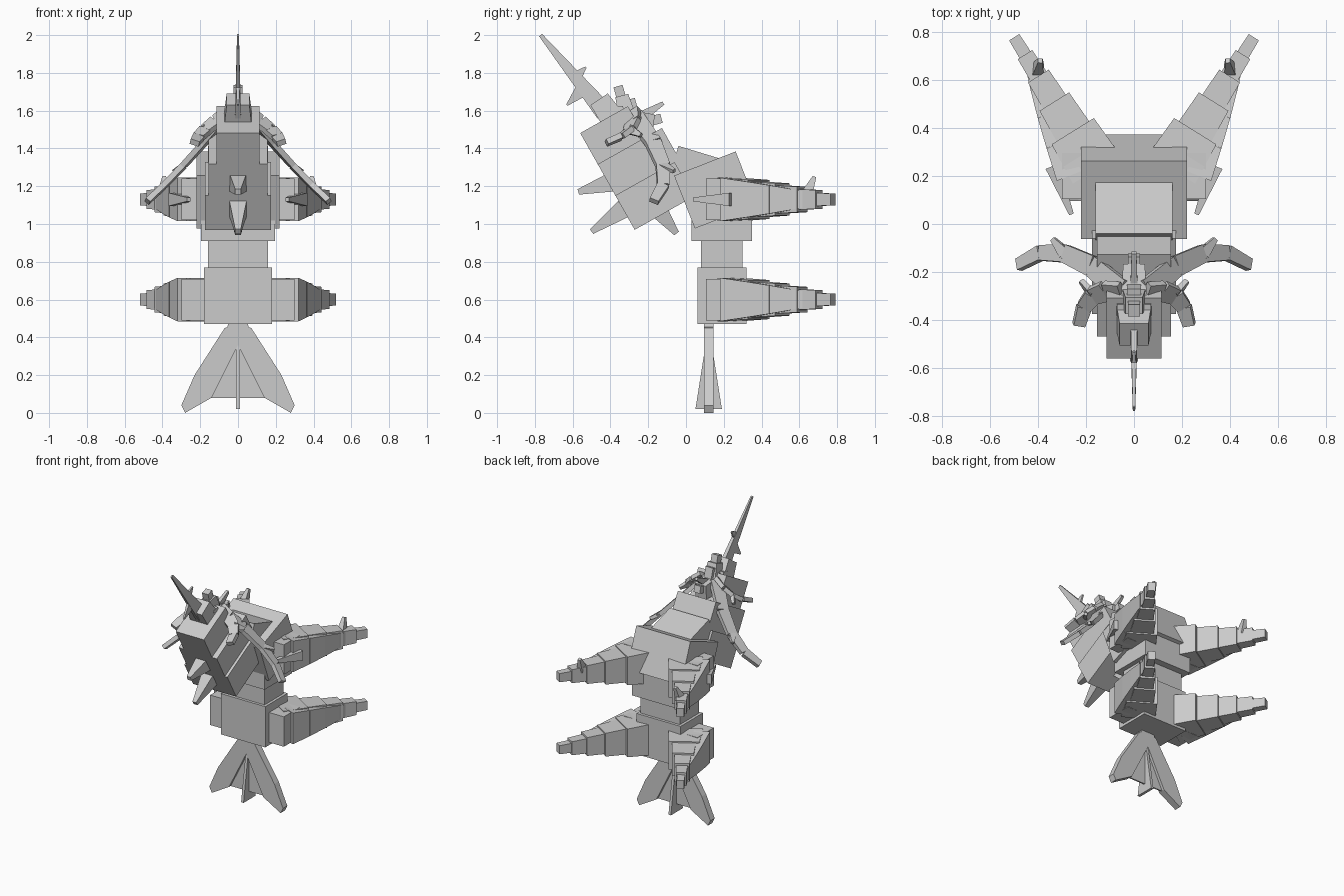
import bpy
import bmesh
from mathutils import Vector

default_cube = bpy.data.objects.get("Cube")
if default_cube:
    bpy.data.objects.remove(default_cube, do_unlink=True)

colour = (.6, .6, .6, 1)
grey = bpy.data.materials.new("plain_grey")
grey.use_nodes = True
grey.diffuse_color = colour
grey.node_tree.nodes["Principled BSDF"].inputs["Base Color"].default_value = colour

SIDEWAYS = Vector((1, 0, 0))


def finish(name, bm, mirror):
    """Turn the bmesh into an object, with an optional twin across the middle."""
    bmesh.ops.recalc_face_normals(bm, faces=bm.faces)
    mesh = bpy.data.meshes.new(name)
    bm.to_mesh(mesh)
    bm.free()
    mesh.materials.append(grey)
    part = bpy.data.objects.new(name, mesh)
    bpy.context.collection.objects.link(part)
    if mirror:
        part.modifiers.new("mirror", "MIRROR").use_mirror_merge = False


def taper(name, start, end, start_size, end_size=None, side=SIDEWAYS, mirror=False):
    """Four-sided block between two points; sizes are (along side, across it)."""
    start, end = Vector(start), Vector(end)
    axis = (end - start).normalized()
    wide = (side - axis * side.dot(axis)).normalized()
    tall = axis.cross(wide)
    bm = bmesh.new()
    corners = []
    for point, size in ((start, start_size), (end, end_size or start_size)):
        across, up = wide * size[0] / 2, tall * size[1] / 2
        for offset in (-across - up, across - up, across + up, up - across):
            corners.append(bm.verts.new(point + offset))
    bmesh.ops.convex_hull(bm, input=corners)
    bmesh.ops.dissolve_limit(bm, angle_limit=.01, verts=bm.verts, edges=bm.edges)
    finish(name, bm, mirror)


def middle(name, start, end, start_size, end_size=None):
    """Block on the centre plane; points are (y, z)."""
    taper(name, (0, *start), (0, *end), start_size, end_size)


def bend(start, control, end, amount):
    """Point on a bent path."""
    first = Vector(start).lerp(Vector(control), amount)
    second = Vector(control).lerp(Vector(end), amount)
    return first.lerp(second, amount)


def bent_chain(name, path, start_size, end_size, side, pieces=4):
    """Mirrored row of blocks that shrink evenly along a bent path."""
    def size_at(amount):
        return Vector(start_size).lerp(Vector(end_size), amount)

    for index in range(pieces):
        near, far = index / pieces, (index + 1) / pieces
        taper(f"{name}_{index + 1}", bend(*path, near), bend(*path, far),
              size_at(near), size_at(far), side, mirror=True)


def plate(name, outline, thickness, centre_y, mirror=False):
    """Outline in x and z, given thickness along y."""
    bm = bmesh.new()
    front = centre_y - thickness / 2
    face = bm.faces.new([bm.verts.new((x, front, z)) for x, z in outline])
    swept = bmesh.ops.extrude_face_region(bm, geom=[face])["geom"]
    moved = [item for item in swept if isinstance(item, bmesh.types.BMVert)]
    bmesh.ops.translate(bm, verts=moved, vec=(0, thickness, 0))
    finish(name, bm, mirror)


# Trunk
trunk_y = .19
for name, bottom, top, width, depth in (
        ("hips", .47, .77, .36, .26),
        ("waist", .75, .93, .32, .22),
        ("lower_chest", .91, 1.1, .39, .32)):
    middle(name, (trunk_y, bottom), (trunk_y, top), (width, depth))
middle("upper_chest", (.21, 1.04), (.1, 1.32), (.44, .35))
middle("neck_base", (0, 1.15), (.07, 1.38), (.32, .23))
middle("neck", (-.22, 1.28), (.05, 1.22), (.26, .2))

# Head: stepped blocks lying along a tilted line
backward, downward = Vector((0, .87, .5)), Vector((0, .49, -.87))
brow = Vector((0, -.56, 1.48))
step = .19
for index, (name, width, depth) in enumerate((
        ("upper_head", .23, .29), ("middle_head", .31, .39), ("lower_head", .35, .36))):
    top = brow + backward * depth / 2 + downward * step * index
    taper(name, top, top + downward * step * 1.1, (width, depth))

# Spikes under the head
for name, base, tip in (
        ("upper_chin_spike", (-.4, 1.22), (-.57, 1.17)),
        ("lower_chin_spike", (-.33, 1.08), (-.5, .96)),
        ("throat_spike", (-.15, 1.08), (-.05, .95))):
    middle(name, base, tip, (.09, .1), (.03, .03))

# Long horn with two spurs
middle("horn_base", (-.35, 1.5), (-.46, 1.66), (.16, .14), (.12, .11))
middle("horn", (-.43, 1.59), (-.77, 2), (.03, .1), (.01, .02))
for name, base, tip in (
        ("rear_horn_spur", (-.59, 1.77), (-.53, 1.83)),
        ("front_horn_spur", (-.56, 1.7), (-.63, 1.63))):
    middle(name, base, tip, (.02, .07), (.01, .01))

# Crest blocks
middle("crest_base", (-.4, 1.55), (-.17, 1.53), (.12, .14), (.09, .1))
middle("crest_block", (-.3, 1.53), (-.34, 1.68), (.11, .1), (.07, .07))
middle("crest_tip", (-.34, 1.66), (-.36, 1.73), (.05, .05))
middle("crest_step", (-.27, 1.55), (-.3, 1.66), (.06, .06))
middle("rear_crest_spike", (-.25, 1.56), (-.12, 1.64), (.03, .06), (.02, .02))
middle("rear_crest_stub", (-.24, 1.53), (-.13, 1.56), (.05, .05))
taper("cheek_block", (.05, -.32, 1.46), (.05, -.36, 1.62), (.07, .08), (.04, .05), mirror=True)

# Drooping side horns, each with a barb at mid-length
for name, path, side in (
        ("long_side_horn", ((.05, -.28, 1.58), (.31, -.02, 1.27), (.48, -.17, 1.12)), (-.4, 1, .2)),
        ("short_side_horn", ((.05, -.29, 1.59), (.2, -.24, 1.49), (.23, -.42, 1.43)), (.4, 1, .6))):
    side = Vector(side)
    bent_chain(name, path, (.1, .03), (.05, .03), side)
    elbow = bend(*path, .5)
    taper(name + "_barb", elbow, elbow + Vector((.05, .06, -.03)), (.05, .03), (.02, .02), side, True)

# Arms and legs: shrinking blocks with plates along the outside
root, along = Vector((.17, .25, 0)), Vector((.53, .85, 0))
outward = Vector((.85, -.53, 0))


def reach(index):
    return .16 + .155 * index - .01 * index ** 2


for limb, height in (("leg", .6), ("arm", 1.13)):
    shoulder = root + Vector((0, 0, height))
    for index in range(5):
        wide, tall = .23 * .7 ** index, .23 - .04 * index
        taper(f"{limb}_block_{index + 1}",
              shoulder + along * (reach(index - 1) - .02), shoulder + along * reach(index),
              (wide, tall), (wide * .9, tall * .9), outward, True)
    bent_chain(limb + "_plate", ((.27, .2, height), (.38, .47, height), (.44, .67, height)),
               (.11, .23), (.03, .07), outward)
    taper(limb + "_root", (.1, .2, height), (.3, .2, height), (.19, .22), side=Vector((0, 1, 0)), mirror=True)
taper("arm_spike", (.34, .24, 1.13), (.26, .04, 1.13), (.06, .07), (.02, .02), mirror=True)
taper("arm_claw", (.4, .64, 1.16), (.39, .68, 1.25), (.05, .06), (.02, .02), mirror=True)

# Tail fins
tail_y, fin_thickness = .12, .05
plate("tail_root", [(-.05, .48), (.05, .48), (.06, .44), (0, .36), (-.06, .44)], fin_thickness, tail_y)
plate("tail_fin", [(0, .47), (.07, .45), (.23, .2), (.3, .04), (.28, 0), (.14, .08), (0, .36)],
      fin_thickness, tail_y, mirror=True)
plate("tail_web", [(0, .37), (.14, .08), (-.14, .08)], .01, tail_y)
middle("tail_blade", (tail_y, .37), (tail_y, .02), (.02, .03), (.02, .14))
